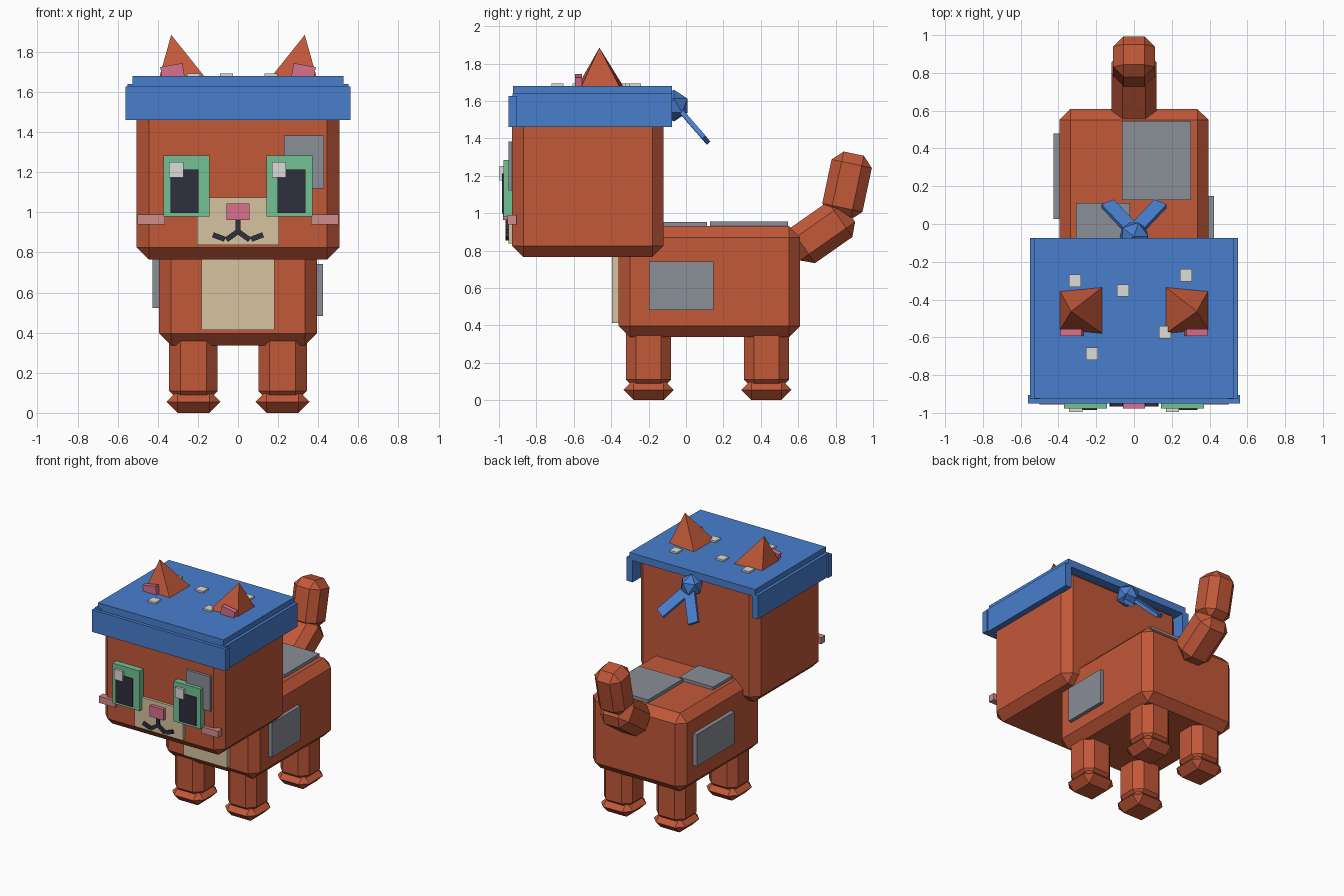
import bpy, bmesh, math
from mathutils import Matrix, Vector

if "Cube" in bpy.data.objects:
    bpy.data.objects.remove(bpy.data.objects["Cube"])


def material(name, r, g, b):
    lin = [((c / 255 + 0.055) / 1.055) ** 2.4 for c in (r, g, b)]
    m = bpy.data.materials.new(name)
    m.diffuse_color = (*lin, 1)
    m.use_nodes = True
    m.node_tree.nodes["Principled BSDF"].inputs["Base Color"].default_value = m.diffuse_color
    return m


FUR = material("rust fur", 194, 88, 57)
BLUE = material("blue cloth", 72, 126, 206)
GREEN = material("green iris", 114, 194, 149)
CREAM = material("cream fur", 215, 195, 160)
DARK = material("dark pupil", 48, 47, 63)
WHITE = material("white spot", 220, 220, 217)
PINK = material("pink", 216, 113, 140)
BLUSH = material("blush", 206, 142, 140)
GREY = material("grey patch", 138, 142, 151)


def finish(name, bm, mat):
    bmesh.ops.recalc_face_normals(bm, faces=bm.faces)
    me = bpy.data.meshes.new(name)
    bm.to_mesh(me)
    bm.free()
    me.materials.append(mat)
    ob = bpy.data.objects.new(name, me)
    bpy.context.collection.objects.link(ob)
    return ob


def solid(name, mat, centre, size, bevel=0, rot=None):
    """Box by centre and size, with an optional chamfer and rotation matrix."""
    bm = bmesh.new()
    bmesh.ops.create_cube(bm, size=1)
    bmesh.ops.scale(bm, vec=size, verts=bm.verts)
    if bevel:
        bmesh.ops.bevel(bm, geom=bm.edges[:], offset=bevel, segments=1,
                        affect='EDGES', profile=0.5)
    ob_matrix = Matrix.Translation(centre) @ (rot or Matrix()).to_4x4()
    bm.transform(ob_matrix)
    return finish(name, bm, mat)


def box(name, mat, x, y, z, bevel=0):
    """Box from (min, max) pairs."""
    return solid(name, mat, [(a + b) / 2 for a, b in (x, y, z)],
                 [b - a for a, b in (x, y, z)], bevel)


def turn(deg, axis):
    return Matrix.Rotation(math.radians(deg), 4, axis)


# Body and head
box("body", FUR, (-0.395, 0.395), (-0.36, 0.61), (0.337, 0.93), 0.06)
box("head", FUR, (-0.505, 0.505), (-0.93, -0.12), (0.765, 1.66), 0.06)
box("chest", CREAM, (-0.183, 0.183), (-0.395, -0.34), (0.413, 0.81))

# Legs and paws
for end, y in (("front", -0.2), ("back", 0.43)):
    for side, s in (("left", -1), ("right", 1)):
        x = s * 0.222
        solid(f"{end}_{side}_leg", FUR, (x, y, 0.24), (0.242, 0.242, 0.37), 0.055)
        solid(f"{end}_{side}_paw", FUR, (x, y, 0.055), (0.268, 0.268, 0.11), 0.0545)

# Tail
solid("tail_base", FUR, (0, 0.724, 0.897), (0.24, 0.23, 0.36), 0.058, turn(-55, 'X'))
solid("tail_tip", FUR, (0, 0.861, 1.147), (0.22, 0.22, 0.35), 0.055, turn(-12, 'X'))

# Grey fur patches
box("right_side_patch", GREY, (0.38, 0.423), (-0.197, 0.147), (0.482, 0.742))
box("left_side_patch", GREY, (-0.427, -0.38), (0.026, 0.48), (0.523, 0.765))
box("rear_back_patch", GREY, (-0.063, 0.303), (0.127, 0.545), (0.91, 0.955))
box("front_back_patch", GREY, (-0.307, -0.022), (-0.12, 0.112), (0.91, 0.953))
box("face_patch", GREY, (0.23, 0.43), (-0.95, -0.92), (1.12, 1.383))

# Face
box("muzzle", CREAM, (-0.205, 0.205), (-0.95, -0.92), (0.838, 1.075))
box("nose", PINK, (-0.058, 0.058), (-0.978, -0.94), (0.963, 1.045))
box("mouth_stem", DARK, (-0.012, 0.012), (-0.966, -0.94), (0.89, 0.965))
for side, s in (("left", -1), ("right", 1)):
    def span(a, b):
        return tuple(sorted((s * a, s * b)))
    box(f"{side}_eye", GREEN, span(0.142, 0.371), (-0.977, -0.92), (0.98, 1.284))
    box(f"{side}_pupil", DARK, span(0.196, 0.337), (-0.985, -0.95), (0.998, 1.213))
    gx = -0.308 if s < 0 else 0.204
    box(f"{side}_eye_glint", WHITE, (gx - 0.035, gx + 0.035), (-0.996, -0.96), (1.175, 1.252))
    box(f"{side}_cheek", BLUSH, span(0.363, 0.5), (-0.955, -0.905), (0.94, 0.99))
    # Mouth curl: two short strokes on each side
    for i, (a, b) in enumerate((((0, 0.905), (0.058, 0.863)), ((0.066, 0.866), (0.125, 0.888)))):
        dx, dz = b[0] - a[0], b[1] - a[1]
        solid(f"{side}_mouth_{i + 1}", DARK,
              (s * (a[0] + b[0]) / 2, -0.953, (a[1] + b[1]) / 2),
              (math.hypot(dx, dz), 0.026, 0.026), 0,
              turn(-s * math.degrees(math.atan2(dz, dx)), 'Y'))

# Head scarf: top slab, front band and side bands
box("scarf_top", BLUE, (-0.527, 0.527), (-0.925, -0.075), (1.625, 1.68))
box("scarf_front", BLUE, (-0.562, 0.562), (-0.95, -0.905), (1.46, 1.627))
box("scarf_left", BLUE, (-0.55, -0.5), (-0.927, -0.075), (1.46, 1.64))
box("scarf_right", BLUE, (0.5, 0.55), (-0.927, -0.075), (1.46, 1.64))
for i, (x, y) in enumerate(((-0.312, -0.3), (-0.058, -0.352), (0.275, -0.272),
                            (-0.222, -0.687), (0.164, -0.573))):
    solid(f"scarf_spot_{i + 1}", WHITE, (x, y, 1.683), (0.065, 0.065, 0.02))

# Scarf knot and its two tails
bm = bmesh.new()
bmesh.ops.create_icosphere(bm, subdivisions=1, radius=0.085,
                           matrix=Matrix.Translation((0, -0.065, 1.575)))
finish("scarf_knot", bm, BLUE)
for side, s in (("left", -1), ("right", 1)):
    start, end = Vector((0, -0.04, 1.56)), Vector((s * 0.14, 0.108, 1.39))
    d = (end - start).normalized()
    n = Vector((0, 0.78, 0.62))
    n = (n - d * n.dot(d)).normalized()
    rot = Matrix((n.cross(d), d, n)).transposed()
    solid(f"scarf_{side}_tail", BLUE, (start + end) / 2,
          (0.078, (end - start).length, 0.025), 0, rot)

# Ears: leaning pyramids with a pink inner plate
for side, s in (("left", -1), ("right", 1)):
    bm = bmesh.new()
    base = [bm.verts.new((s * x, y, 1.675)) for x, y in
            ((0.392, -0.355), (0.165, -0.333), (0.165, -0.582), (0.392, -0.56))]
    tip = bm.verts.new((s * 0.333, -0.463, 1.885))
    bm.faces.new(base)
    for i in range(4):
        bm.faces.new((base[i], base[(i + 1) % 4], tip))
    finish(f"{side}_ear", bm, FUR)
    solid(f"{side}_inner_ear", PINK, (s * 0.325, -0.575, 1.69),
          (0.112, 0.036, 0.09), 0, turn(s * 10, 'Y'))
